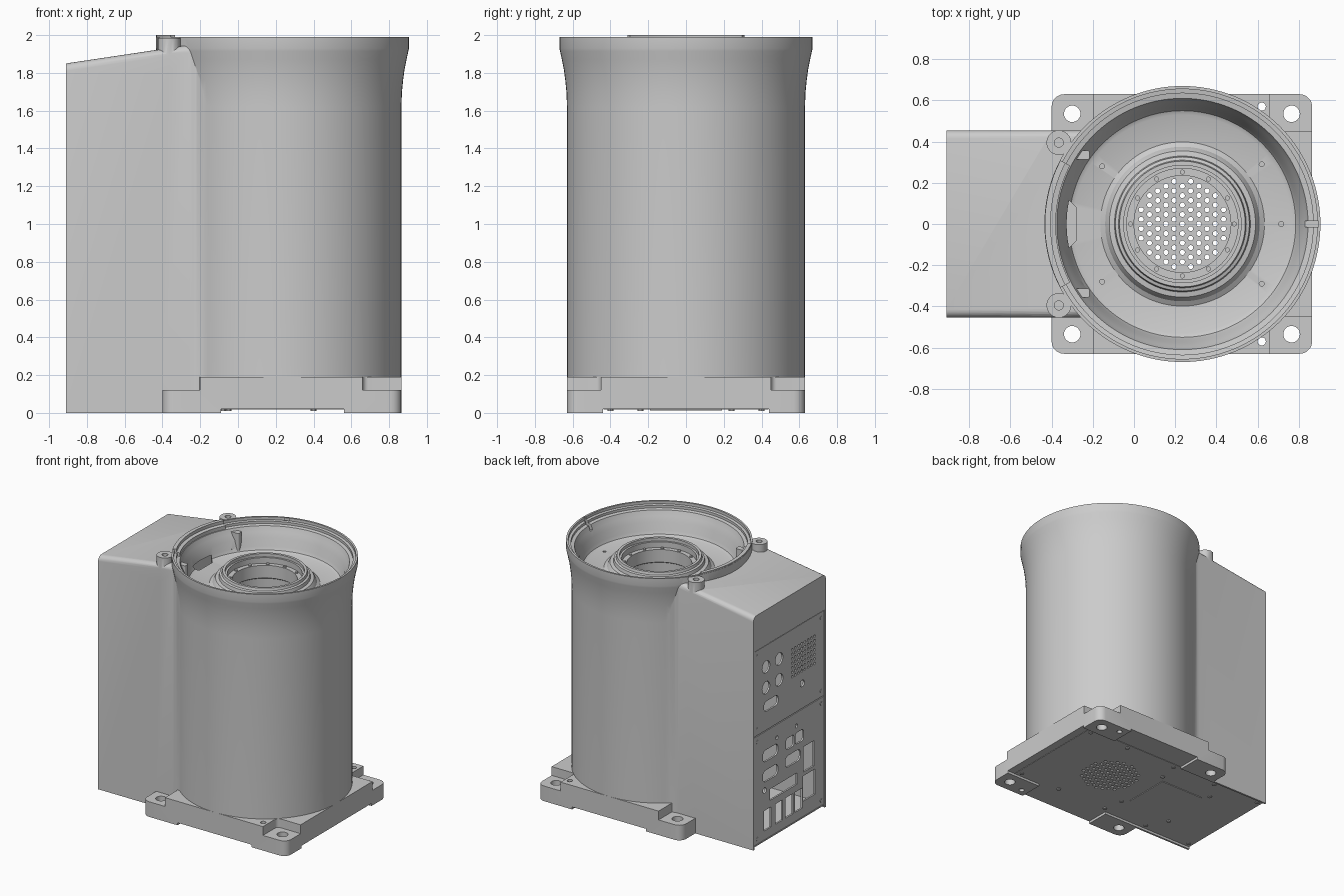
import bpy, bmesh, math
from math import pi, cos, sin, sqrt

if "Cube" in bpy.data.objects:
    bpy.data.objects.remove(bpy.data.objects["Cube"])

CX = 0.235          # axis of the round housing


def finish(bm, name):
    bmesh.ops.remove_doubles(bm, verts=bm.verts, dist=1e-5)
    bmesh.ops.recalc_face_normals(bm, faces=bm.faces)
    me = bpy.data.meshes.new(name)
    bm.to_mesh(me)
    bm.free()
    ob = bpy.data.objects.new(name, me)
    bpy.context.collection.objects.link(ob)
    return ob


def circle(a, b, r, n=24):
    return [(a + r * cos(2 * pi * i / n), b + r * sin(2 * pi * i / n)) for i in range(n)]


def rect(a0, b0, a1, b1, r=0.0, n=5):
    if not r:
        return [(a0, b0), (a1, b0), (a1, b1), (a0, b1)]
    pts = []
    for k, (a, b) in enumerate([(a1 - r, b1 - r), (a0 + r, b1 - r), (a0 + r, b0 + r), (a1 - r, b0 + r)]):
        pts += [(a + r * cos(pi / 2 * (k + i / n)), b + r * sin(pi / 2 * (k + i / n))) for i in range(n + 1)]
    return pts


def prisms(name, loops, lo, hi, axis='z'):
    """Extrude every outline; axis x takes (y, z) outlines, axis z takes (x, y)."""
    bm = bmesh.new()
    for pts in loops:
        ends = []
        for h in (lo, hi):
            ends.append([bm.verts.new((p[0], p[1], h) if axis == 'z' else (h, p[0], p[1])) for p in pts])
        bm.faces.new(ends[0][::-1])
        bm.faces.new(ends[1])
        for i in range(len(pts)):
            j = (i + 1) % len(pts)
            bm.faces.new((ends[0][i], ends[0][j], ends[1][j], ends[1][i]))
    return finish(bm, name)


def lathe(name, prof, a0=0.0, a1=2 * pi, n=128):
    """Turn a closed (radius, z) profile about the housing axis."""
    full = a1 - a0 > 6.28
    bm = bmesh.new()
    rings = []
    for i in range(n if full else n + 1):
        a = a0 + (a1 - a0) * i / n
        rings.append([bm.verts.new((CX + r * cos(a), r * sin(a), z)) for r, z in prof])
    for i in range(n):
        A, B = rings[i], rings[(i + 1) % len(rings)]
        for k in range(len(prof)):
            m = (k + 1) % len(prof)
            if prof[k][0] + prof[m][0] < 1e-6:
                continue
            if prof[k][0] < 1e-6 or prof[m][0] < 1e-6:
                # weld the pole so each wedge is a triangle
                pole, out = (k, m) if prof[k][0] < 1e-6 else (m, k)
                bm.faces.new((rings[0][pole], A[out], B[out]))
            else:
                bm.faces.new((A[k], A[m], B[m], B[k]))
    if not full:
        bm.faces.new(rings[0])
        bm.faces.new(rings[-1])
    bmesh.ops.delete(bm, geom=[v for v in bm.verts if not v.link_faces], context='VERTS')
    return finish(bm, name)


def boolean(ob, op, *tools):
    for t in tools:
        t.hide_render = True
        m = ob.modifiers.new("b", 'BOOLEAN')
        m.operation, m.object, m.solver = op, t, 'EXACT'
        bpy.context.view_layer.objects.active = ob
        bpy.ops.object.modifier_apply(modifier=m.name)
        bpy.data.objects.remove(t, do_unlink=True)


# Round housing with flared collar
body = lathe("housing", [(0, 0.01), (0.63, 0.01), (0.63, 1.62), (0.633, 1.7), (0.639, 1.76), (0.647, 1.82),
                         (0.657, 1.87), (0.667, 1.915), (0.67, 1.93), (0.67, 1.99), (0, 1.99)])

# Rear electronics box, filleted into the housing, with sloping rounded top
rf = 0.15
fx, fy = CX - sqrt((0.63 + rf) ** 2 - (0.455 + rf) ** 2), 0.455 + rf
end = math.atan2(-fy, CX - fx)
side = [(-0.91, 0.455)]
for i in range(9):
    a = -pi / 2 + (end + pi / 2) * i / 8
    side.append((fx + rf * cos(a), fy + rf * sin(a)))
side.append((-0.1, 0.3))
box = prisms("box", [[(x, -y) for x, y in side] + side[::-1]], 0, 1.85)
bm = bmesh.new()
bm.from_mesh(box.data)
for v in bm.verts:
    if v.co.z > 1:
        v.co.z += 0.15 * (v.co.x + 0.91)
edges = [e for e in bm.edges if all(v.co.z > 1 and abs(v.co.y) > 0.45 for v in e.verts)
         and abs(e.verts[0].co.y - e.verts[1].co.y) < 0.5]
bmesh.ops.bevel(bm, geom=edges, offset=0.04, segments=5, profile=0.5, affect='EDGES')
bm.to_mesh(box.data)
bm.free()

# Square foot with lowered bolt pads at the corners
foot = prisms("foot", [rect(-0.4, -0.63, 0.865, 0.63, 0.06)], 0, 0.19)
pads = [rect(x0, y0, x0 + 0.4, y0 + 0.4, 0.03) for x0 in (-0.6, 0.66) for y0 in (-0.85, 0.45)]
boolean(foot, 'DIFFERENCE', prisms("pads", pads, 0.12, 0.4))

lug_xy = [(-0.365, s * 0.395) for s in (-1, 1)]
lugs = prisms("lugs", [circle(x, y, 0.06) for x, y in lug_xy], 1.8, 1.985)
boolean(body, 'UNION', box, foot, lugs)

# Tub in the collar, inner cavities, cable gap, underside recesses, bolt holes
tub = lathe("tub", [(0, 1.765), (0.53, 1.765), (0.55, 1.775), (0.562, 1.8), (0.575, 1.86), (0.595, 1.9),
                    (0.61, 1.94), (0.635, 1.945), (0.635, 1.965), (0.655, 1.968), (0.655, 2.1), (0, 2.1)])
gap = [(-0.35, 0.3), (-0.24, 0.3), (-0.3, 0.2), (-0.33, 0.13), (-0.28, 0.08)]
gap = gap + [(x, -y) for x, y in gap[::-1]]
bolts = [circle(x, y, 0.04, 32) for x in (-0.3, 0.765) for y in (-0.535, 0.535)]
bolts += [circle(0.62, y, 0.02) for y in (-0.57, 0.57)]
taps = [circle(x, y, 0.012, 12) for x, y in [(-0.155, 0.28), (-0.155, -0.28), (0.62, 0.29), (0.62, -0.29), (0.715, 0)]]
boolean(body, 'DIFFERENCE', tub,
        prisms("c1", [circle(CX, 0, 0.56, 96)], 0.03, 1.7),
        prisms("c2", [rect(-0.95, -0.44, -0.15, 0.44)], 0.03, 1.57),
        prisms("c3", [circle(CX, 0, 0.27, 64)], -0.1, 1.9),
        prisms("c4", [gap], 1.5, 1.8),
        prisms("c5", [rect(-1, -0.44, 1, 0.44)], -0.1, 0.02),
        prisms("c6", [rect(-0.09, -1, 0.56, 1)], -0.1, 0.02),
        prisms("c7", bolts, -0.1, 0.5),
        prisms("c8", taps, 1.735, 1.8),
        prisms("c9", [circle(x, y, 0.022) for x, y in lug_xy], 1.93, 2.1),
        prisms("c10", [rect(0.8, -0.014, 0.895, 0.014)], 1.9, 2.1))

# Raised rim segment between the lugs
rim = lathe("rim_segment", [(0.615, 1.9), (0.668, 1.9), (0.668, 2.0), (0.64, 2.0), (0.64, 1.975), (0.615, 1.97)],
            pi - 0.48, pi + 0.48, 24)
stops = prisms("rim_stops", [rect(-0.345, s * 0.335 - 0.022, -0.215, s * 0.335 + 0.022, 0.01) if s > 0 else
                             rect(-0.345, -0.357, -0.215, -0.313, 0.01) for s in (-1, 1)], 1.76, 1.92)

# Central tube and its flange bolts
tube = lathe("centre_tube", [(0.25, 0.03), (0.25, 1.69), (0.235, 1.7), (0.235, 1.8), (0.27, 1.8), (0.27, 1.845),
                             (0.285, 1.845), (0.285, 1.87), (0.305, 1.87), (0.31, 1.85), (0.325, 1.845),
                             (0.33, 1.82), (0.355, 1.815), (0.365, 1.80), (0.375, 1.78), (0.4, 1.764),
                             (0.4, 1.75), (0.265, 1.75), (0.265, 0.03)], n=96)
heads = prisms("flange_bolts", [circle(CX + 0.252 * cos(i * pi / 6), 0.252 * sin(i * pi / 6), 0.012, 10)
                                for i in range(12)], 1.79, 1.808)

# Underside cover with round perforated vent, access hatch and screws
cover = prisms("bottom_cover", [rect(-0.905, -0.438, 0.8, 0.438)], 0.017, 0.031)
vent = []
for i in range(-5, 6):
    for j in range(-6, 7):
        x, y = 0.04 * i, 0.046 * (j + 0.5 * (i % 2))
        if math.hypot(x, y) < 0.222:
            vent.append(circle(CX + x, y, 0.0125, 10))
boolean(cover, 'DIFFERENCE', prisms("v", vent, -0.1, 0.1))
hatch = prisms("access_hatch", [rect(-0.5, -0.19, -0.12, 0.19)], 0.012, 0.02)
spots = [(x, s * 0.4) for x in (-0.87, -0.45, -0.05, 0.4, 0.76) for s in (-1, 1)]
spots += [(x, s * 0.24) for x in (-0.54, -0.08) for s in (-1, 1)]
screws = prisms("cover_screws", [circle(x, y, 0.016, 12) for x, y in spots], 0.011, 0.02)


# Rear connector panels; t runs across the panel from +y to -y
def port(t, z, w, h, r=0.0):
    y = 0.455 - 0.91 * t
    return rect(y - w / 2, z - h / 2, y + w / 2, z + h / 2, r)


def hole(t, z, r, n=20):
    return circle(0.455 - 0.91 * t, z, r, n)


upper = prisms("upper_rear_panel", [rect(-0.438, 0.892, 0.438, 1.565)], -0.907, -0.893, 'x')
cuts = [hole(t, z, 0.048) for t in (0.18, 0.36) for z in (1.23, 1.395)]
cuts += [port(0.25, 1.08, 0.18, 0.08, 0.035), hole(0.68, 1.09, 0.026)]
cuts += [hole(0.54 + 0.044 * i, 1.19 + 0.036 * j, 0.011, 8) for i in range(8) for j in range(7)]
boolean(upper, 'DIFFERENCE', prisms("u", cuts, -1, -0.8, 'x'))

lower = prisms("lower_rear_panel", [rect(-0.438, 0.025, 0.438, 0.885)], -0.907, -0.893, 'x')
cuts = [port(t, z, 0.19, 0.09, 0.035) for t, z in [(0.24, 0.69), (0.24, 0.53), (0.55, 0.54)]]
cuts += [port(0.51, 0.68, 0.1, 0.09, 0.02), port(0.64, 0.68, 0.1, 0.09, 0.02)]
cuts += [port(0.42, 0.36, 0.34, 0.09), port(0.77, 0.48, 0.13, 0.2), port(0.77, 0.25, 0.15, 0.2)]
cuts += [port(t, 0.18, 0.09, 0.16) for t in (0.2, 0.36, 0.5, 0.63)]
cuts += [hole(0.16, 0.42, 0.022), hole(0.33, 0.78, 0.015), hole(0.6, 0.78, 0.015)]
boolean(lower, 'DIFFERENCE', prisms("l", cuts, -1, -0.8, 'x'))

pins = [hole(t, z, 0.014, 12) for t in (0.06, 0.94) for z in (0.07, 0.84, 0.94, 1.52)]
prisms("panel_screws", pins, -0.91, -0.9, 'x')

# Smooth the round surfaces, keep machined edges sharp
bpy.ops.object.select_all(action='DESELECT')
for ob in bpy.context.scene.objects:
    ob.select_set(True)
    bpy.context.view_layer.objects.active = ob
bpy.ops.object.shade_smooth_by_angle(angle=math.radians(30))
